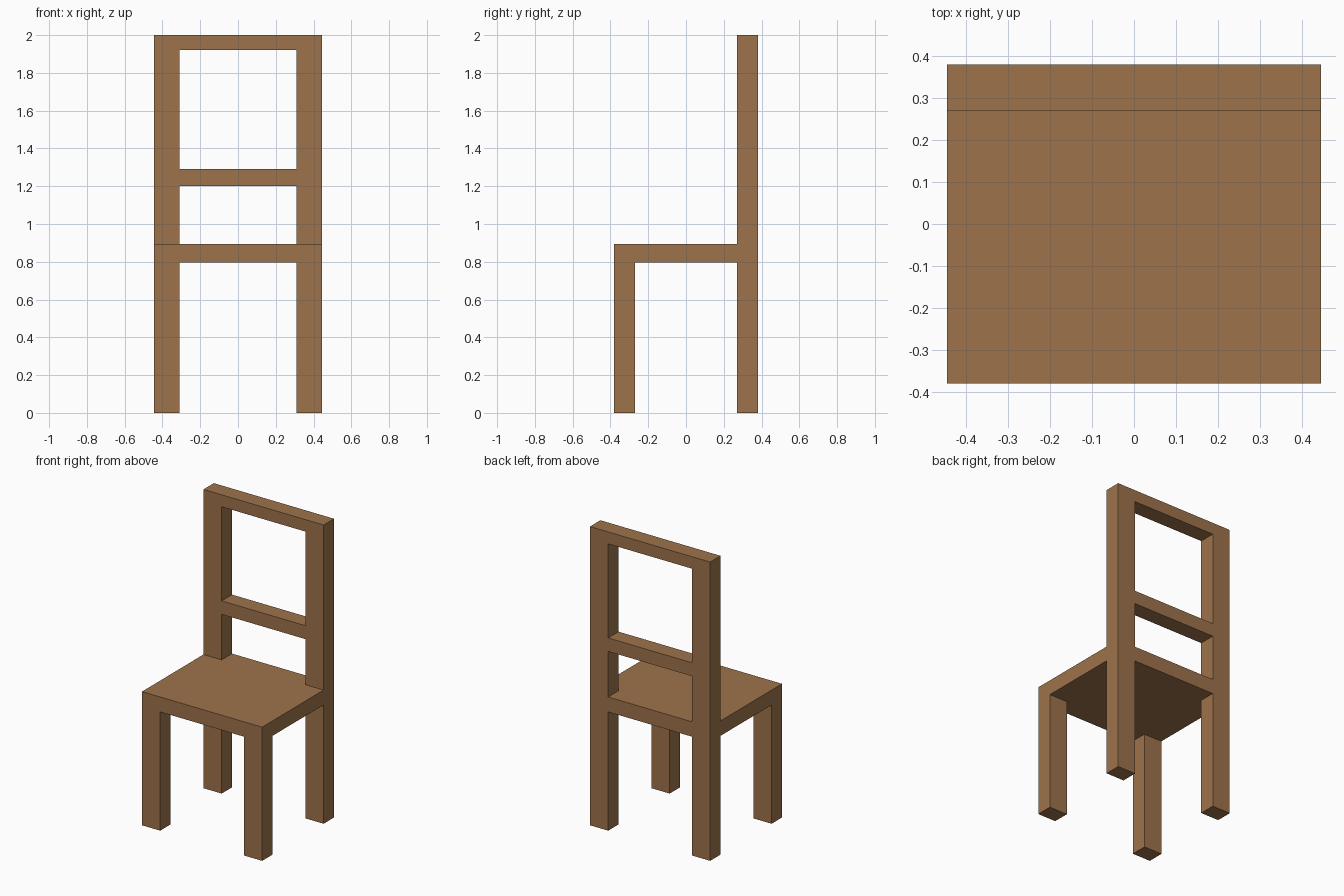
import bpy
import bmesh

default = bpy.data.objects.get("Cube")
if default:
    bpy.data.objects.remove(default, do_unlink=True)

# Single wood colour
wood = bpy.data.materials.new("brown_wood")
wood.use_nodes = True
colour = (0.34, 0.172, 0.07, 1.0)
wood.diffuse_color = colour
wood.node_tree.nodes["Principled BSDF"].inputs["Base Color"].default_value = colour

# Main dimensions
W, D = 0.445, 0.38          # half width, half depth
WI, DI = 0.31, 0.27         # inner faces of the legs
SEAT_BOTTOM, SEAT_TOP = 0.795, 0.895


def prism(name, outline, z0, z1):
    """Extrude a flat outline (counter-clockwise x, y points) from z0 to z1."""
    bm = bmesh.new()
    base = bm.faces.new([bm.verts.new((x, y, z0)) for x, y in outline])
    top = bmesh.ops.extrude_face_region(bm, geom=[base])["geom"]
    verts = [v for v in top if isinstance(v, bmesh.types.BMVert)]
    bmesh.ops.translate(bm, verts=verts, vec=(0, 0, z1 - z0))
    bmesh.ops.recalc_face_normals(bm, faces=bm.faces)
    mesh = bpy.data.meshes.new(name)
    bm.to_mesh(mesh)
    bm.free()
    mesh.materials.append(wood)
    obj = bpy.data.objects.new(name, mesh)
    bpy.context.collection.objects.link(obj)
    return obj


def box(name, x0, x1, y0, y1, z0, z1):
    return prism(name, [(x0, y0), (x1, y0), (x1, y1), (x0, y1)], z0, z1)


# Front legs and full-height back posts
for side, s in (("left", 1), ("right", -1)):
    x0, x1 = sorted((s * WI, s * W))
    box(f"front_leg_{side}", x0, x1, -D, -DI, 0, SEAT_BOTTOM)
    box(f"back_post_{side}", x0, x1, DI, D, 0, 2)

# Seat, notched around the back posts
prism("seat", [(-W, -D), (W, -D), (W, DI), (WI, DI),
               (WI, D), (-WI, D), (-WI, DI), (-W, DI)], SEAT_BOTTOM, SEAT_TOP)

# Backrest rails between the posts
for name, z0, z1 in (("middle_rail", 1.2, 1.29), ("top_rail", 1.92, 2)):
    box(name, -WI, WI, DI, D, z0, z1)
